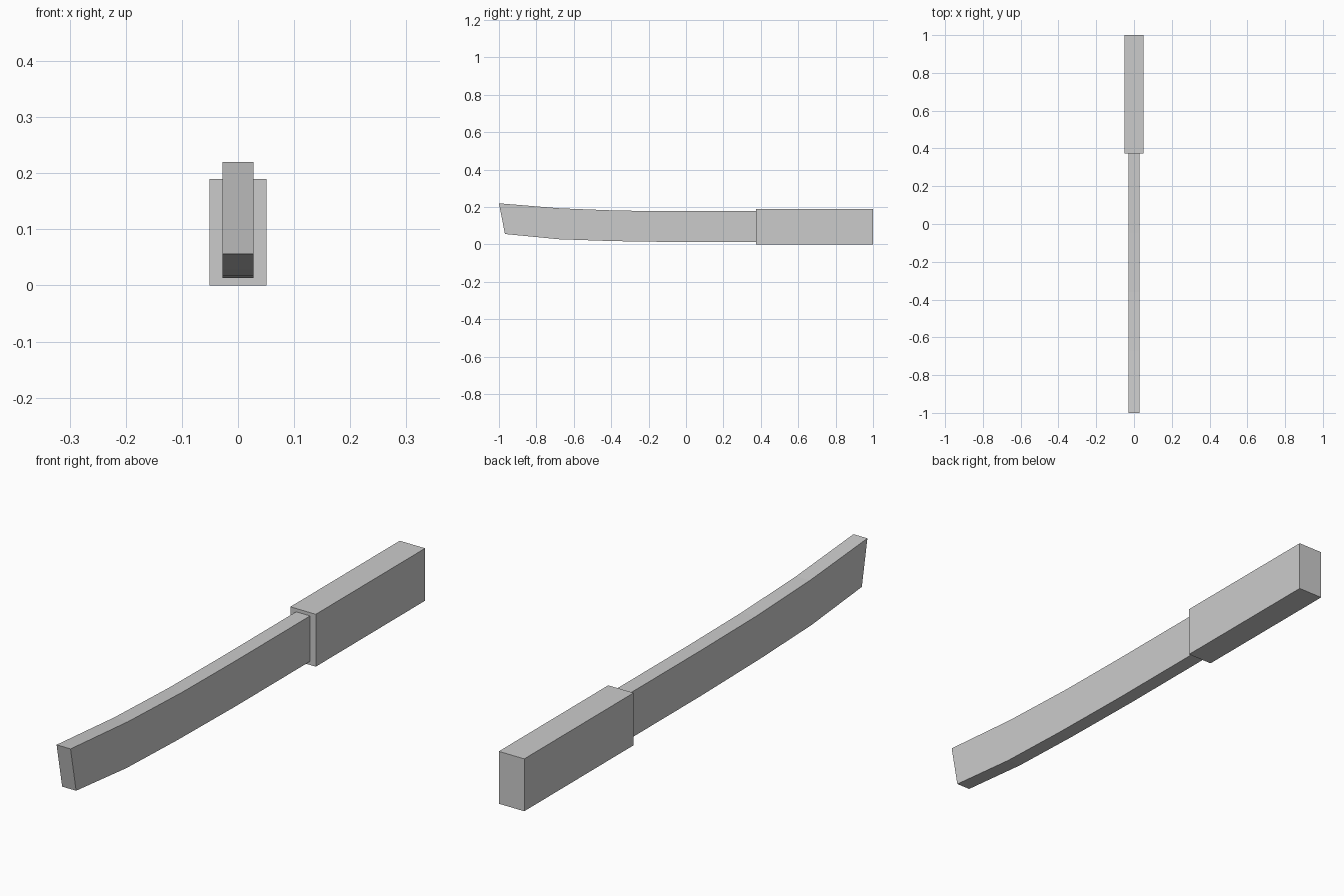
import bpy
import bmesh

cube = bpy.data.objects.get("Cube")
if cube:
    bpy.data.objects.remove(cube, do_unlink=True)

grey = bpy.data.materials.new("light grey")
grey.use_nodes = True
colour = (0.6, 0.6, 0.6, 1)
grey.diffuse_color = colour
grey.node_tree.nodes["Principled BSDF"].inputs["Base Color"].default_value = colour


def loft_bar(name, half_width, sections):
    """Loft a rectangular bar through (top, bottom) pairs of (y, z) points."""
    bm = bmesh.new()
    rings = []
    for top, bottom in sections:
        corners = ((-1, top), (1, top), (1, bottom), (-1, bottom))
        rings.append([bm.verts.new((side * half_width, *p)) for side, p in corners])
    for a, b in zip(rings, rings[1:]):
        for i in range(4):
            j = (i + 1) % 4
            bm.faces.new((a[i], a[j], b[j], b[i]))
    bm.faces.new(rings[0])
    bm.faces.new(rings[-1])
    bmesh.ops.recalc_face_normals(bm, faces=bm.faces)
    mesh = bpy.data.meshes.new(name)
    bm.to_mesh(mesh)
    bm.free()
    mesh.materials.append(grey)
    obj = bpy.data.objects.new(name, mesh)
    bpy.context.collection.objects.link(obj)
    return obj


# Straight, thicker handle
loft_bar("handle", 0.051, [
    ((0.373, 0.19), (0.373, 0)),
    ((1, 0.19), (1, 0)),
])

# Slim blade that curves up to a slanted tip
loft_bar("blade", 0.028, [
    ((-1, 0.22), (-0.968, 0.056)),
    ((-0.67, 0.193), (-0.68, 0.028)),
    ((-0.36, 0.181), (-0.39, 0.018)),
    ((-0.05, 0.178), (-0.05, 0.013)),
    ((0.38, 0.178), (0.38, 0.013)),
])
